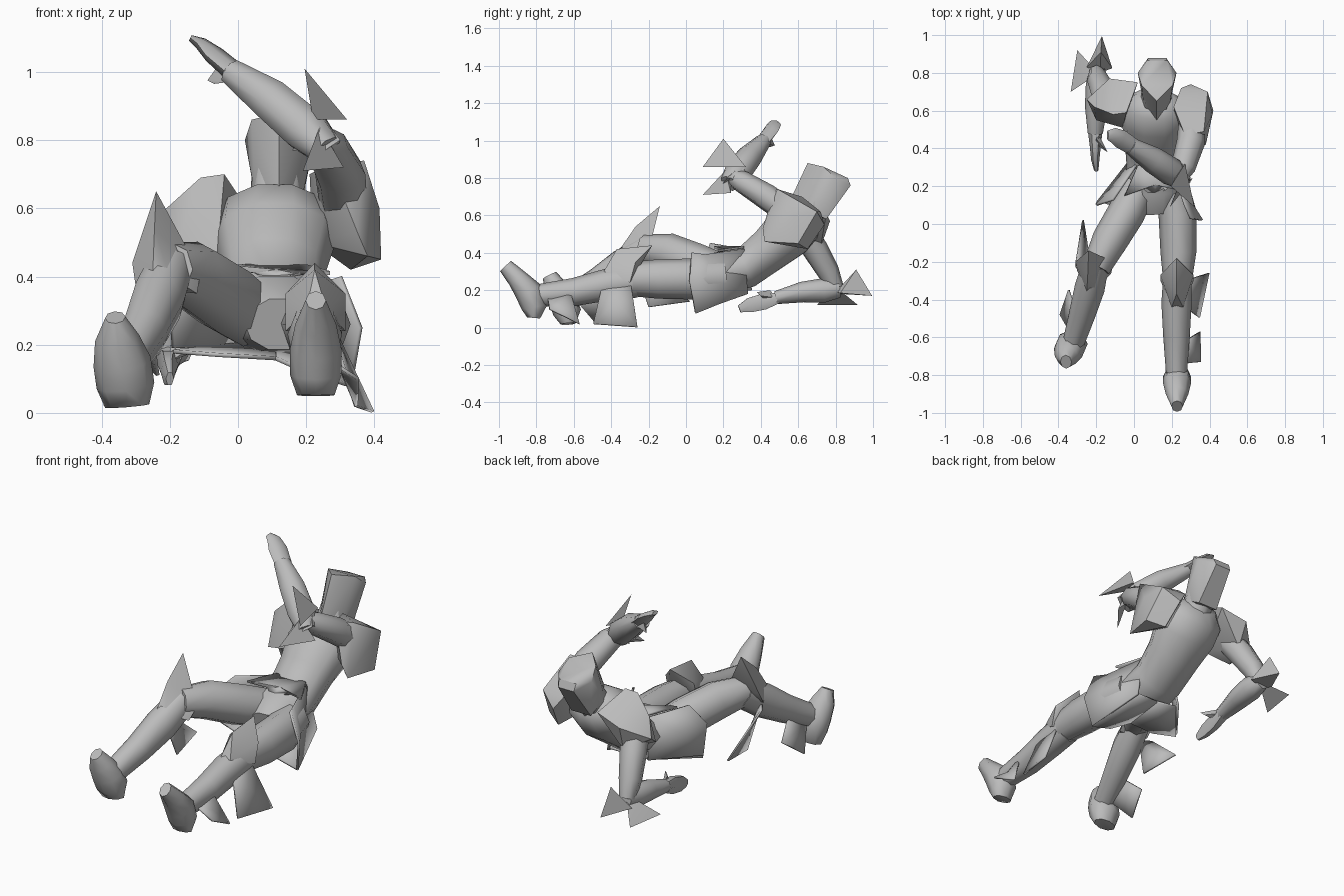
import bpy, bmesh, math
from mathutils import Vector

mat = bpy.data.materials.new("armour grey")
mat.diffuse_color = (0.5, 0.5, 0.5, 1)


def finish(name, bm, angle=60):
    bmesh.ops.recalc_face_normals(bm, faces=bm.faces)
    me = bpy.data.meshes.new(name)
    bm.to_mesh(me)
    bm.free()
    me.materials.append(mat)
    ob = bpy.data.objects.new(name, me)
    bpy.context.collection.objects.link(ob)
    bpy.ops.object.select_all(action='DESELECT')
    ob.select_set(True)
    bpy.context.view_layer.objects.active = ob
    bpy.ops.object.shade_smooth_by_angle(angle=math.radians(angle))
    return ob


def loft(name, rings, up=(0, 0, 1), sides=8):
    """Tube through rings of (x, y, z, half width, half depth)."""
    bm = bmesh.new()
    pts = [Vector(r[:3]) for r in rings]
    loops = []
    for i, r in enumerate(rings):
        t = (pts[min(i + 1, len(pts) - 1)] - pts[max(i - 1, 0)]).normalized()
        u = t.cross(Vector(up)).normalized()
        v = u.cross(t)
        loops.append([bm.verts.new(pts[i] + u * r[3] * math.cos(a) + v * r[4] * math.sin(a))
                      for a in [2 * math.pi * k / sides for k in range(sides)]])
    for a, b in zip(loops, loops[1:]):
        for k in range(sides):
            j = (k + 1) % sides
            bm.faces.new((a[k], a[j], b[j], b[k]))
    bm.faces.new(loops[0])
    bm.faces.new(loops[-1])
    return finish(name, bm)


def hull(name, pts, angle=40):
    bm = bmesh.new()
    for p in pts:
        bm.verts.new(p)
    r = bmesh.ops.convex_hull(bm, input=bm.verts[:])
    junk = [g for g in r["geom_interior"] + r["geom_unused"] if isinstance(g, bmesh.types.BMVert)]
    if junk:
        bmesh.ops.delete(bm, geom=list(set(junk)), context='VERTS')
    return finish(name, bm, angle)


def plate(name, pts, thick=0.012):
    """Thin bent plate fanned around its centre."""
    bm = bmesh.new()
    vs = [bm.verts.new(p) for p in pts]
    c = bm.verts.new(sum((Vector(p) for p in pts), Vector()) / len(pts))
    for k in range(len(vs)):
        bm.faces.new((vs[k], vs[(k + 1) % len(vs)], c))
    ob = finish(name, bm, 30)
    m = ob.modifiers.new("thickness", 'SOLIDIFY')
    m.thickness = thick
    m.offset = 0


# Torso leaning back
loft("torso", [(.12, .07, .26, .10, .08), (.11, .18, .29, .16, .12), (.105, .32, .32, .145, .115),
               (.105, .45, .42, .155, .125), (.11, .55, .51, .18, .145), (.11, .63, .575, .17, .125),
               (.115, .68, .61, .10, .07)], sides=10)
loft("neck", [(.115, .62, .56, .08, .09), (.12, .72, .72, .08, .08)])

# Helmet with a ridged face
hull("head", [(.12, .545, .655), (.05, .64, .64), (.19, .64, .64), (.12, .65, .88), (.04, .735, .86),
              (.205, .735, .86), (.07, .865, .80), (.175, .865, .80), (.075, .88, .76), (.17, .88, .76),
              (.02, .80, .80), (.225, .80, .80), (.06, .75, .58), (.18, .75, .58)])

# Skirt plates round the hips
plate("right_hip_plate", [(.20, .31, .42), (.27, .10, .39), (.30, .03, .40), (.36, .02, .25),
                          (.33, .05, .08), (.25, .33, .18)])
plate("left_hip_plate", [(.01, .31, .42), (-.11, .13, .45), (-.20, .10, .36), (-.19, .12, .19), (-.01, .35, .20)])
plate("front_hip_plate", [(.02, .31, .43), (.20, .31, .43), (.27, .17, .41), (.19, .20, .41),
                          (.11, .14, .385), (.05, .19, .41), (-.05, .15, .43)])
plate("right_back_plate", [(.11, .32, .19), (.25, .32, .19), (.33, .05, .08), (.20, .04, .12), (.11, .10, .16)])
plate("left_back_plate", [(.11, .32, .19), (-.01, .33, .20), (-.19, .12, .18), (-.06, .08, .17), (.11, .10, .16)])

# Legs
loft("right_thigh", [(.20, .20, .27, .09, .10), (.23, .05, .26, .10, .11), (.235, -.15, .26, .095, .105),
                     (.23, -.31, .26, .075, .09)])
loft("right_shin", [(.23, -.27, .25, .075, .09), (.225, -.42, .23, .08, .085), (.225, -.60, .19, .07, .075),
                    (.225, -.80, .17, .055, .06)])
loft("left_thigh", [(.03, .20, .29, .09, .10), (-.04, .06, .34, .10, .11), (-.13, -.09, .40, .095, .105),
                    (-.20, -.23, .42, .075, .08)])
loft("left_shin", [(-.20, -.20, .42, .07, .08), (-.235, -.34, .33, .08, .09), (-.275, -.48, .24, .07, .075),
                   (-.33, -.66, .14, .055, .06)])

# Feet with toes turned up, lofted from heel to toe
loft("right_foot", [(.228, -.815, .052, .055, .035), (.228, -.81, .11, .075, .07), (.228, -.84, .19, .075, .075),
                    (.228, -.90, .26, .06, .055), (.228, -.965, .33, .03, .04)], up=(0, 1, 0))
loft("left_foot", [(-.325, -.63, .02, .065, .04), (-.33, -.635, .08, .085, .075), (-.34, -.66, .15, .085, .075),
                   (-.355, -.70, .22, .065, .06), (-.36, -.73, .28, .03, .04)], up=(0, 1, 0))

# Knee guards
hull("right_knee_guard", [(.225, -.18, .44), (.14, -.27, .35), (.315, -.27, .35), (.225, -.37, .42),
                          (.14, -.30, .24), (.315, -.30, .24), (.20, -.44, .30), (.26, -.44, .30)])
hull("left_knee_guard", [(-.24, -.14, .65), (-.31, -.20, .44), (-.11, -.20, .41), (-.245, -.27, .54),
                         (-.30, -.25, .37), (-.12, -.26, .35), (-.25, -.36, .41), (-.20, -.35, .40)])

# Calf and ankle fins: a base edge on the limb spreading to two tips
fins = {
    "right_calf_fin": [(.27, -.30, .27), (.27, -.44, .26), (.345, -.495, .02), (.395, -.26, .003)],
    "right_ankle_fin": [(.27, -.62, .20), (.26, -.74, .16), (.352, -.73, .10), (.348, -.57, .02)],
    "left_calf_fin": [(-.27, -.28, .36), (-.31, -.22, .34), (-.27, .02, .14), (-.235, -.20, .11)],
    "left_ankle_fin": [(-.31, -.46, .22), (-.32, -.60, .16), (-.39, -.48, .02), (-.345, -.35, .12)],
}
for name, pts in fins.items():
    plate(name, pts, .01)

# Elbow fins: solid blades
hull("left_elbow_outer_fin", [(-.20, .81, .21), (-.23, .77, .20), (-.335, .70, .12), (-.30, .92, .12)], 20)
hull("left_elbow_back_fin", [(-.18, .80, .19), (-.25, .83, .18), (-.175, .91, .31), (-.17, .995, .17),
                             (-.115, .825, .185)], 20)
hull("right_elbow_upper_fin", [(.22, .25, .86), (.195, .20, 1.01), (.32, .09, .86), (.27, .32, .86)], 20)
hull("right_elbow_lower_fin", [(.24, .21, .84), (.19, .09, .71), (.25, .24, .78), (.31, .24, .72)], 20)

# Shoulder guards
hull("right_shoulder_guard", [(.27, .47, .73), (.37, .49, .74), (.21, .62, .70), (.25, .72, .62), (.39, .70, .62),
                              (.415, .58, .60), (.42, .60, .45), (.38, .42, .46), (.35, .41, .53), (.33, .65, .42),
                              (.22, .55, .50), (.30, .74, .55)])
hull("left_shoulder_guard", [(-.21, .62, .60), (-.11, .58, .69), (-.04, .59, .70), (.02, .75, .61),
                             (-.13, .77, .57), (-.25, .66, .50), (-.20, .55, .43), (-.06, .51, .47), (-.12, .72, .43)])

# Arms
loft("right_upper_arm", [(.31, .57, .60, .07, .07), (.30, .43, .70, .075, .07), (.26, .30, .78, .065, .06),
                         (.23, .24, .81, .045, .045)])
loft("right_forearm", [(.26, .23, .77, .05, .05), (.20, .275, .83, .075, .07), (.10, .34, .915, .07, .065),
                       (-.02, .415, 1.0, .045, .04)])
hull("right_elbow_cuff", [(.16, .27, .77), (.24, .19, .76), (.30, .22, .80), (.25, .30, .87), (.18, .22, .84),
                          (.27, .33, .80), (.21, .34, .82)])
loft("left_upper_arm", [(-.13, .62, .52, .07, .07), (-.16, .69, .42, .07, .07), (-.19, .76, .30, .06, .06),
                        (-.20, .80, .21, .04, .045)], up=(0, 1, 0))
loft("left_forearm", [(-.195, .82, .21, .04, .05), (-.19, .74, .20, .065, .065), (-.20, .62, .19, .06, .055),
                      (-.205, .48, .16, .04, .035)])

# Hands with thumbs
loft("right_hand", [(0, .405, .99, .045, .03), (-.07, .45, 1.05, .05, .025), (-.11, .47, 1.085, .04, .018),
                    (-.14, .47, 1.10, .025, .01)], sides=6)
hull("right_thumb", [(-.03, .39, .97), (.0, .44, .98), (-.05, .45, 1.03), (-.09, .475, .975), (-.07, .45, .965)])
loft("left_hand", [(-.205, .50, .16, .04, .03), (-.205, .42, .14, .03, .05), (-.205, .34, .12, .022, .045),
                   (-.20, .285, .10, .012, .022)], sides=6)
hull("left_thumb", [(-.19, .48, .16), (-.20, .45, .20), (-.20, .42, .15), (-.14, .38, .19), (-.15, .40, .17)])
